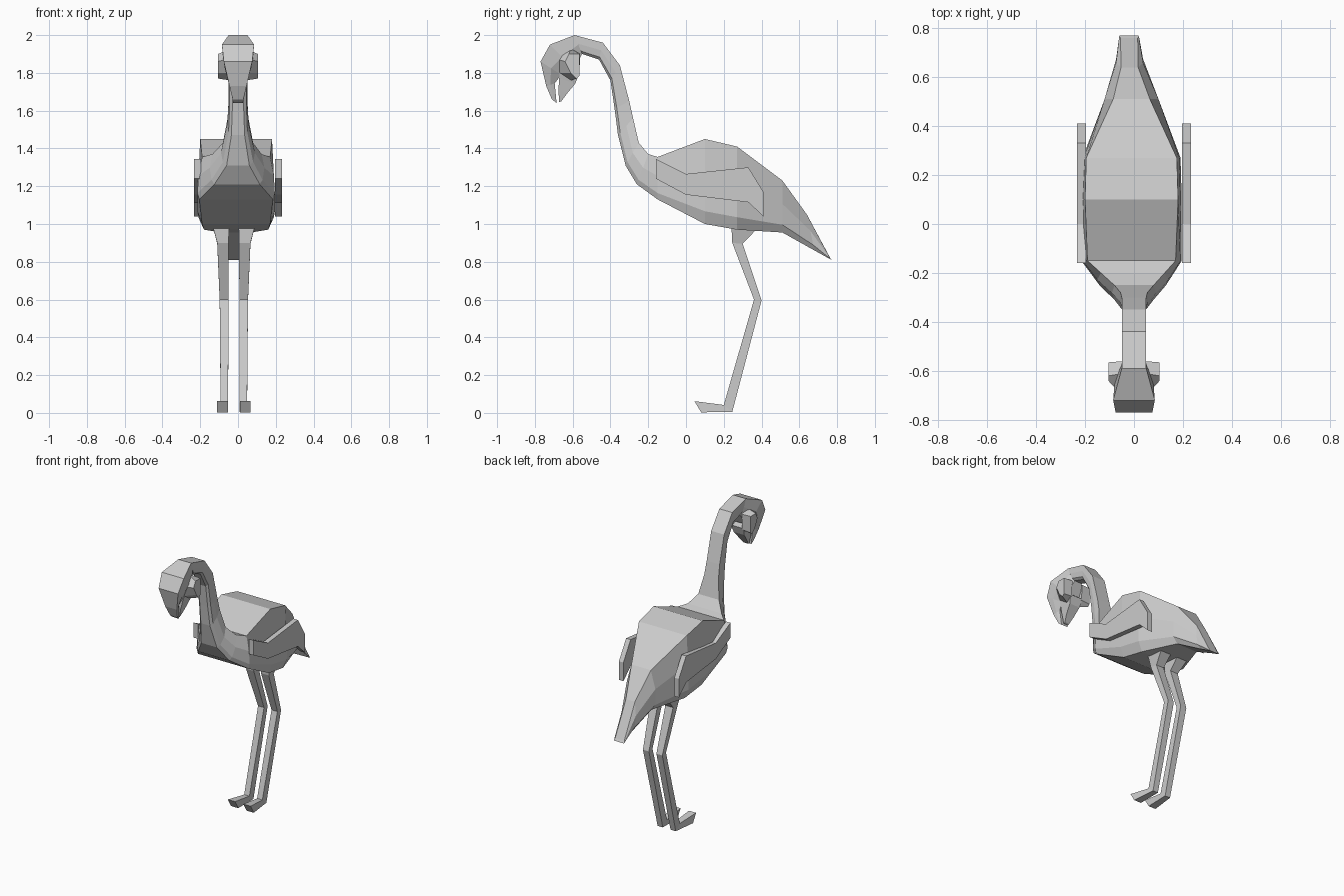
import bpy, bmesh


def finish(name, bm):
    bmesh.ops.recalc_face_normals(bm, faces=bm.faces)
    mesh = bpy.data.meshes.new(name)
    bm.to_mesh(mesh)
    bm.free()
    obj = bpy.data.objects.new(name, mesh)
    bpy.context.collection.objects.link(obj)
    return obj


def bridge(name, rings):
    """Skin a list of equal-length rings and cap both ends."""
    bm = bmesh.new()
    rs = [[bm.verts.new(p) for p in r] for r in rings]
    n = len(rs[0])
    for a, b in zip(rs, rs[1:]):
        for i in range(n):
            j = (i + 1) % n
            bm.faces.new((a[i], a[j], b[j], b[i]))
    bm.faces.new(rs[0])
    bm.faces.new(rs[-1])
    return finish(name, bm)


def loft(name, sections, fracs):
    """Section: top y, top z, bottom y, bottom z, centre x, half widths..."""
    rings = []
    for ty, tz, by, bz, cx, *w in sections:
        pts = [(h, ty + (by - ty) * f, tz + (bz - tz) * f)
               for f, h in zip(fracs, w)]
        rings.append([(cx + h, y, z) for h, y, z in pts] +
                     [(cx - h, y, z) for h, y, z in reversed(pts)])
    return bridge(name, rings)


# body, tail and neck as one skin
loft("body_and_neck", [
    (.76, .825, .77, .81, -.02, .035, .04, .04, .035),
    (.64, 1.05, .68, .86, -.018, .035, .055, .055, .04),
    (.51, 1.23, .51, .955, -.01, .075, .11, .11, .08),
    (.27, 1.41, .27, .97, -.01, .185, .195, .20, .17),
    (.10, 1.45, .10, 1.0, -.01, .19, .20, .205, .18),
    (-.15, 1.355, -.15, 1.13, -.01, .18, .20, .205, .195),
    (-.20, 1.37, -.26, 1.21, -.005, .13, .145, .135, .12),
    (-.25, 1.43, -.32, 1.31, 0, .08, .09, .08, .06),
    (-.28, 1.56, -.36, 1.47, 0, .055, .058, .05, .035),
    (-.30, 1.65, -.378, 1.61, 0, .05, .05, .045, .03),
    (-.35, 1.84, -.40, 1.76, 0, .05, .05, .045, .03),
    (-.44, 1.96, -.46, 1.87, 0, .05, .05, .045, .03),
    (-.59, 2.0, -.55, 1.90, 0, .05, .05, .045, .03),
], (0, .45, .85, 1))

# head running down into the upper beak
loft("head_and_upper_beak", [
    (-.59, 2.0, -.55, 1.90, 0, .05, .05, .03),
    (-.72, 1.95, -.59, 1.82, 0, .085, .08, .05),
    (-.77, 1.86, -.66, 1.79, 0, .075, .07, .045),
    (-.74, 1.73, -.695, 1.745, 0, .045, .04, .03),
    (-.71, 1.66, -.685, 1.64, 0, .028, .028, .025),
], (0, .5, 1))

# lower beak
loft("lower_beak", [
    (-.665, 1.83, -.565, 1.80, 0, .06, .05),
    (-.672, 1.77, -.585, 1.745, 0, .045, .04),
    (-.675, 1.71, -.63, 1.69, 0, .03, .03),
    (-.672, 1.645, -.66, 1.65, 0, .018, .018),
], (0, 1))

WING = [(-.16, 1.345), (0, 1.265), (.33, 1.30), (.41, 1.17),
        (.41, 1.04), (.33, 1.115), (0, 1.155), (-.16, 1.24)]
CHEEK_IN = [(-.61, 1.93), (-.56, 1.90), (-.565, 1.79),
            (-.61, 1.76), (-.68, 1.80), (-.71, 1.88)]
CHEEK_OUT = [(-.62, 1.90), (-.565, 1.90), (-.565, 1.785),
             (-.58, 1.77), (-.61, 1.80), (-.64, 1.86)]

# sections of one leg, from hip to ankle and then along the foot
LEG = [
    (.24, 1.0, .40, 1.0, .07, .045, .045),
    (.245, .90, .30, .895, .058, .03, .03),
    (.36, .60, .40, .595, .052, .023, .023),
    (.20, .042, .245, .005, .05, .02, .02),
    (.045, .062, .08, .003, .06, .028, .028),
]

for side, s in (("right", 1), ("left", -1)):
    # folded wing plate
    bridge(side + "_wing", [[(s * x, y, z) for y, z in WING]
                            for x in (.197, .232)])
    # flared cheek
    bridge(side + "_cheek", [[(s * x, y, z) for y, z in ring]
                             for x, ring in ((.04, CHEEK_IN), (.105, CHEEK_OUT))])
    # leg and foot
    loft(side + "_leg",
         [(a, b, c, d, s * x - .022, w, v) for a, b, c, d, x, w, v in LEG],
         (0, 1))
